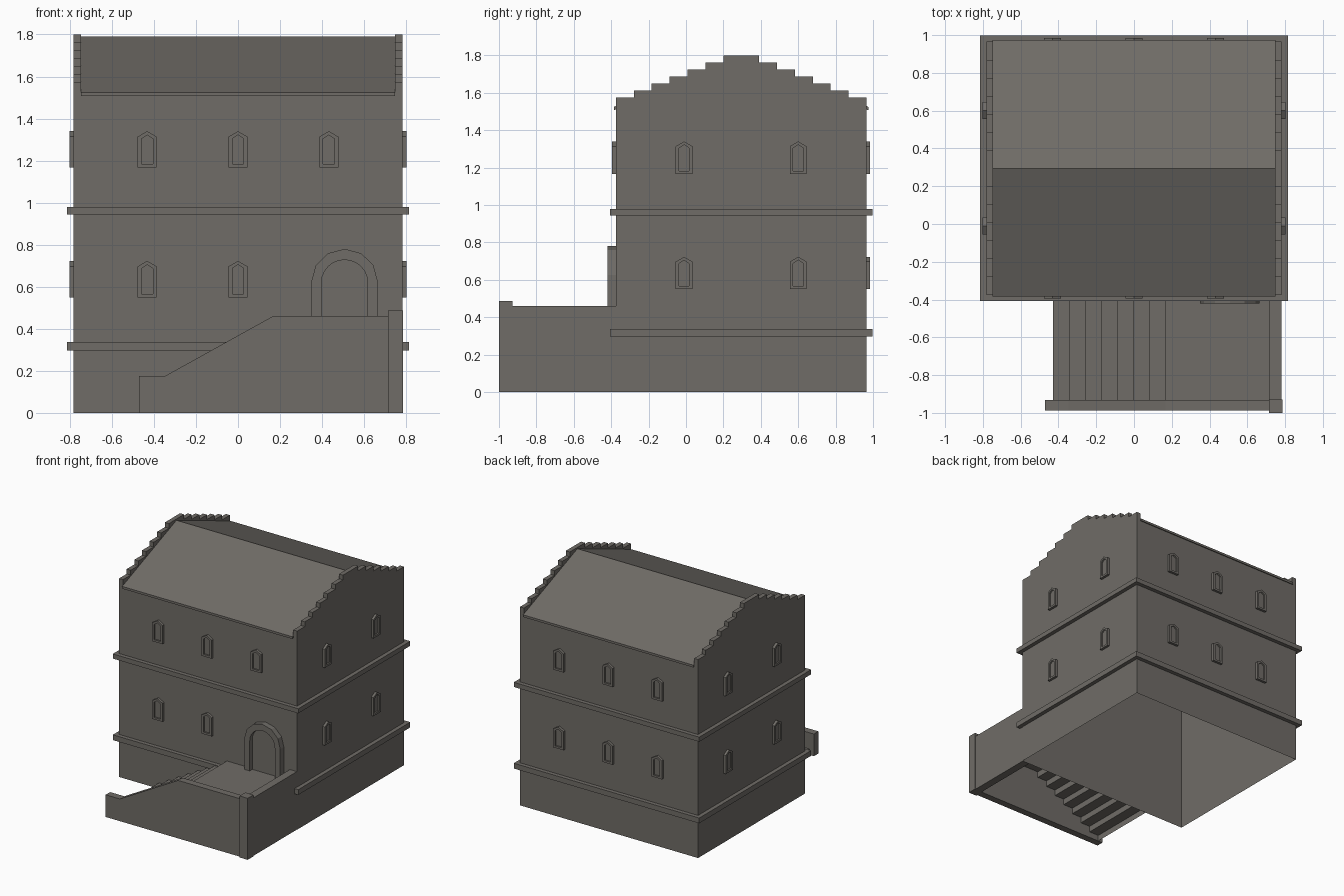
import bpy, bmesh, math
from mathutils import Matrix, Vector

if "Cube" in bpy.data.objects:
    bpy.data.objects.remove(bpy.data.objects["Cube"])

stone = bpy.data.materials.new("grey stone")
stone.diffuse_color = (0.16, 0.15, 0.135, 1)
stone.use_nodes = True
stone.node_tree.nodes["Principled BSDF"].inputs["Base Color"].default_value = stone.diffuse_color

CY = 0.295            # house centre in y
HX, HY = 0.782, 0.67  # house half sizes
EAVE = 1.51


def finish(name, bm, recalc=True):
    if recalc:
        bmesh.ops.recalc_face_normals(bm, faces=bm.faces)
    me = bpy.data.meshes.new(name)
    bm.to_mesh(me)
    bm.free()
    me.materials.append(stone)
    ob = bpy.data.objects.new(name, me)
    bpy.context.collection.objects.link(ob)
    return ob


def loft(name, loops, cap_start=True, cap_end=True):
    """Closed loops of equal length joined by quads."""
    bm = bmesh.new()
    rings = [[bm.verts.new(p) for p in lp] for lp in loops]
    n = len(rings[0])
    for a, b in zip(rings, rings[1:]):
        for i in range(n):
            j = (i + 1) % n
            bm.faces.new((a[i], a[j], b[j], b[i]))
    if cap_start:
        bm.faces.new(rings[0])
    if cap_end:
        bm.faces.new(rings[-1])
    return finish(name, bm)


def rect(x0, x1, y0, y1, z):
    return [(x0, y0, z), (x1, y0, z), (x1, y1, z), (x0, y1, z)]


def box(name, x0, x1, y0, y1, z0, z1):
    return loft(name, [rect(x0, x1, y0, y1, z0), rect(x0, x1, y0, y1, z1)])


def house_rect(e, z):
    return rect(-HX - e, HX + e, CY - HY - e, CY + HY + e, z)


# Hollow house walls, open at the bottom and under the roof
loft("walls", [house_rect(0, 0), house_rect(0, EAVE)], False, False)

# Ledges around the house
for name, z0, z1 in (("lower_ledge", 0.296, 0.338), ("upper_ledge", 0.943, 0.98)):
    loops = [house_rect(e, z) for e, z in
             ((0, z0), (0.032, z0), (0.032, z1), (0, z1))]
    loft(name, loops, False, False)

# Pitched roof slab
ry = HY + 0.01
roof = [(-ry, EAVE - 0.003), (-ry, 1.525), (0, 1.79), (ry, 1.525),
        (ry, EAVE - 0.003), (0, 1.772)]
loft("roof", [[(x, CY + y, z) for y, z in roof] for x in (-0.748, 0.748)])

# Stepped gables: half profile mirrored about the ridge
half = []
w = HY / 7
for i in range(7):
    z = 1.575 + 0.0375 * i
    half += [(-HY + i * w, z), (-HY + (i + 1) * w, z)]
half = half[:-1]
gable = [(-HY, EAVE)] + half + [(-y, z) for y, z in reversed(half)] + [(HY, EAVE)]
for side, s in (("right", 1), ("left", -1)):
    loft(side + "_gable",
         [[(s * x, CY + y, z) for y, z in gable] for x in (0.747, HX)])


def opening(name, outer, inner, u, z, turn, dist, out, recess):
    """Raised frame with a recessed panel, turned to one house side."""
    m = Matrix.Translation((0, CY, 0)) @ Matrix.Rotation(math.radians(turn), 4, 'Z')

    def ring(pts, d):
        return [m @ Vector((u + a, -dist - d, z + b)) for a, b in pts]
    loft(name, [ring(outer, 0), ring(outer, out), ring(inner, out),
                ring(inner, recess)], False, True)


def pointed(hw, z0, z1, z2):
    return [(-hw, z0), (hw, z0), (hw, z1), (0, z2), (-hw, z1)]


# Windows
win_out = pointed(0.045, 0, 0.147, 0.173)
win_in = pointed(0.027, 0.016, 0.137, 0.155)
sides = (("front", 0, HY, (-0.432, 0, 0.432)), ("right", 90, HX, (-0.305, 0.305)),
         ("back", 180, HY, (-0.432, 0, 0.432)), ("left", 270, HX, (-0.305, 0.305)))
for side, turn, dist, spots in sides:
    for floor, z in (("lower", 0.55), ("upper", 1.167)):
        for i, u in enumerate(spots):
            if side == "front" and floor == "lower" and i == 2:
                continue  # the door is here
            opening(f"{side}_{floor}_window_{i + 1}", win_out, win_in,
                    u, z, turn, dist, 0.02, 0.008)


# Arched doorway
def arch(r, rz, n, spring):
    return [(r * math.cos(math.pi * k / n), spring + rz * math.sin(math.pi * k / n))
            for k in range(n + 1)]


LAND = 0.38
coarse = arch(0.158, 0.155, 6, 0.625 - LAND)
door_out = []
for a, b in zip(coarse, coarse[1:]):
    door_out += [a, ((a[0] + b[0]) / 2, (a[1] + b[1]) / 2)]
door_out = [(-0.158, 0), (0.158, 0)] + door_out + [coarse[-1]]
door_in = [(-0.11, 0), (0.11, 0)] + arch(0.11, 0.108, 12, 0.62 - LAND)
opening("doorway", door_out, door_in, 0.507, LAND, 0, HY, 0.045, 0.012)

# Stair and landing sheet, hollow below
y_wall, y_in = CY - HY, -0.932
steps = [(-0.43, 0)]
for i in range(8):
    x, z = -0.43 + 0.085 * i, LAND * (i + 1) / 8
    steps += [(x, z), (x + 0.085 if i < 7 else 0.718, z)]
bm = bmesh.new()
rows = [[bm.verts.new((x, y, z)) for y in (y_in, y_wall)] for x, z in steps]
for a, b in zip(rows, rows[1:]):
    bm.faces.new((a[0], b[0], b[1], a[1]))
finish("stair", bm, False)

# Parapets and corner post
para = [(-0.47, 0), (0.75, 0), (0.75, 0.46), (0.166, 0.46), (-0.346, 0.176), (-0.47, 0.176)]
loft("front_parapet", [[(x, y, z) for x, z in para] for y in (-0.988, y_in)])
box("side_parapet", 0.718, 0.78, -0.95, y_wall, 0, 0.46)
box("corner_post", 0.714, 0.785, -1.0, -0.928, 0, 0.488)
